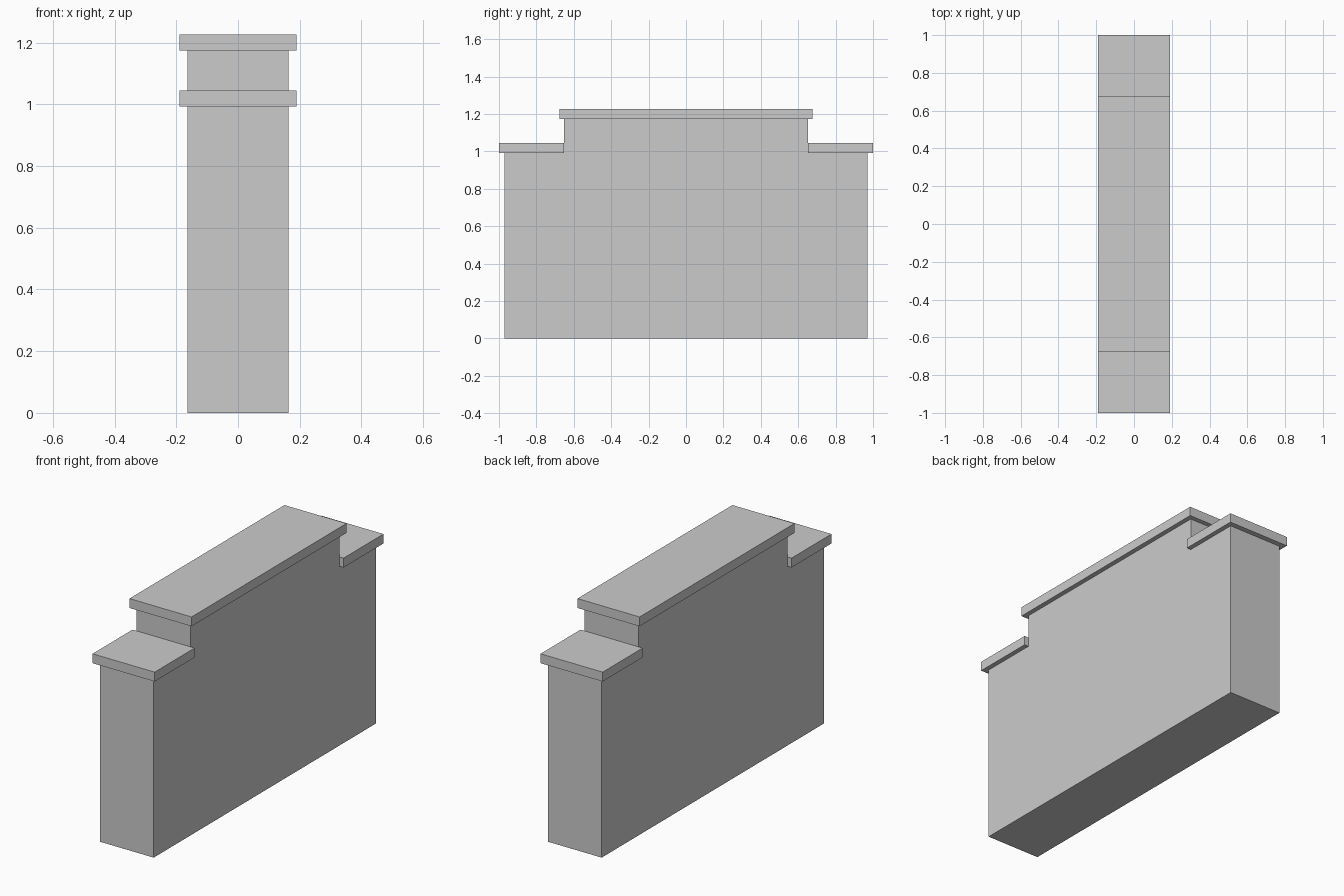
import bpy
import bmesh

if "Cube" in bpy.data.objects:
    bpy.data.objects.remove(bpy.data.objects["Cube"])


def mesh_object(name, bm):
    bmesh.ops.recalc_face_normals(bm, faces=bm.faces)
    mesh = bpy.data.meshes.new(name)
    bm.to_mesh(mesh)
    bm.free()
    obj = bpy.data.objects.new(name, mesh)
    bpy.context.collection.objects.link(obj)
    return obj


def extrude_profile(name, profile, half_width):
    """Extrude a (y, z) outline across x, centred on x = 0."""
    bm = bmesh.new()
    face = bm.faces.new([bm.verts.new((-half_width, y, z)) for y, z in profile])
    ext = bmesh.ops.extrude_face_region(bm, geom=[face])
    verts = [g for g in ext["geom"] if isinstance(g, bmesh.types.BMVert)]
    bmesh.ops.translate(bm, verts=verts, vec=(2 * half_width, 0, 0))
    return mesh_object(name, bm)


def slab(name, y0, y1, z0, z1):
    return extrude_profile(name, [(y0, z0), (y1, z0), (y1, z1), (y0, z1)], CAP_HALF)


BODY_HALF, CAP_HALF = 0.164, 0.19
BODY_END, STEP = 0.971, 0.651
LOW, LOW_TOP = 0.992, 1.044
HIGH, HIGH_TOP = 1.174, 1.226

# Wall body with a raised middle
half = [(BODY_END, 0), (BODY_END, LOW), (STEP, LOW), (STEP, HIGH)]
extrude_profile("wall_body", half + [(-y, z) for y, z in reversed(half)], BODY_HALF)

# Raised coping over the middle
slab("upper_coping", -0.677, 0.677, HIGH, HIGH_TOP)

# Low coping at each end, mirrored front to back
low = slab("end_copings", -1.0, -STEP, LOW, LOW_TOP)
mirror = low.modifiers.new("mirror", 'MIRROR')
mirror.use_axis = (False, True, False)
